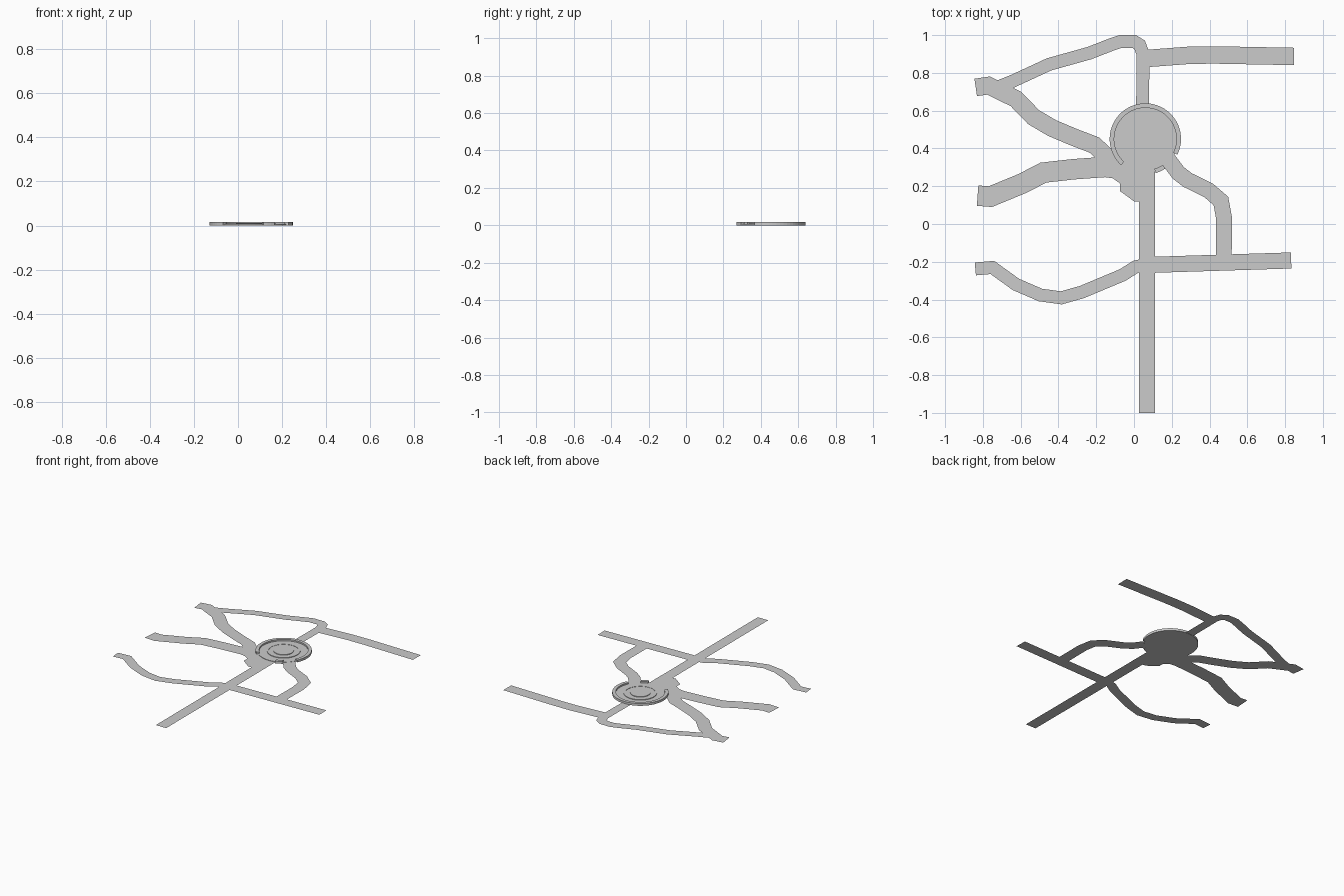
import bpy, bmesh, math
from mathutils import Vector

if "Cube" in bpy.data.objects:
    bpy.data.objects.remove(bpy.data.objects["Cube"])

CX, CY = 0.06, 0.45  # roundabout centre


def finish(name, bm):
    me = bpy.data.meshes.new(name)
    bm.to_mesh(me)
    bm.free()
    ob = bpy.data.objects.new(name, me)
    bpy.context.collection.objects.link(ob)
    return ob


def road(name, pts, width, z=0.002):
    """Flat mitred ribbon along a centre line."""
    bm = bmesh.new()
    p = [Vector(q) for q in pts]
    rows = []
    for i, c in enumerate(p):
        d0 = (c - p[i - 1]).normalized() if i else (p[1] - c).normalized()
        d1 = (p[i + 1] - c).normalized() if i < len(p) - 1 else d0
        t = (d0 + d1).normalized()
        n = Vector((-t.y, t.x))
        h = width / 2 / max(0.6, t.dot(d1))
        rows.append([bm.verts.new((*(c + n * s * h), z)) for s in (1, -1)])
    for (l0, r0), (l1, r1) in zip(rows, rows[1:]):
        bm.faces.new((l0, r0, r1, l1))
    return finish(name, bm)


def kerb(name, a0, a1, r0, r1, z0, z1):
    """Closed-ended arc of rectangular section."""
    bm = bmesh.new()
    n = max(3, round((a1 - a0) / 6))
    prof = [(r0, z0), (r1, z0), (r1, z1), (r0, z1)]
    rows = []
    for i in range(n + 1):
        a = math.radians(a0 + (a1 - a0) * i / n)
        rows.append([bm.verts.new((CX + r * math.cos(a), CY + r * math.sin(a), z)) for r, z in prof])
    for A, B in zip(rows, rows[1:]):
        for k in range(4):
            bm.faces.new((A[k], B[k], B[(k + 1) % 4], A[(k + 1) % 4]))
    bm.faces.new(rows[0])
    bm.faces.new(rows[-1][::-1])
    bmesh.ops.recalc_face_normals(bm, faces=bm.faces)
    return finish(name, bm)


def lathe(name, prof, n=64):
    """Stepped disc around the roundabout centre, closed top and bottom."""
    bm = bmesh.new()
    rows = []
    for r, z in prof:
        rows.append([bm.verts.new((CX + r * math.cos(2 * math.pi * i / n),
                                   CY + r * math.sin(2 * math.pi * i / n), z)) for i in range(n)])
    for A, B in zip(rows, rows[1:]):
        for i in range(n):
            j = (i + 1) % n
            bm.faces.new((A[i], A[j], B[j], B[i]))
    bm.faces.new(rows[0][::-1])
    bm.faces.new(rows[-1])
    bmesh.ops.recalc_face_normals(bm, faces=bm.faces)
    return finish(name, bm)


# Main straight road
road("south_road", [(0.068, -1), (0.068, 0.32)], 0.085)

# Northern roads
road("north_west_road", [(0.045, 0.58), (0.048, 0.9), (0.03, 0.948), (0, 0.967), (-0.07, 0.967),
                         (-0.125, 0.948), (-0.235, 0.905), (-0.45, 0.845), (-0.64, 0.757),
                         (-0.72, 0.725)], 0.068, 0.0022)
road("north_east_road", [(0.05, 0.875), (0.29, 0.893), (0.42, 0.895), (0.847, 0.887)], 0.092, 0.0024)

# Western roads
road("upper_west_road", [(-0.838, 0.723), (-0.77, 0.733), (-0.625, 0.662), (-0.532, 0.566), (-0.434, 0.508),
                         (-0.32, 0.46), (-0.21, 0.418), (-0.12, 0.335), (-0.02, 0.27)], 0.093, 0.0026)
road("lower_west_road", [(-0.828, 0.15), (-0.76, 0.145), (-0.59, 0.215), (-0.48, 0.272),
                         (-0.32, 0.29), (-0.15, 0.302), (0, 0.28)], 0.108, 0.0028)

# Southern cross roads
road("south_west_road", [(-0.84, -0.238), (-0.75, -0.23), (-0.625, -0.32), (-0.495, -0.376), (-0.385, -0.391),
                         (-0.275, -0.36), (-0.12, -0.295), (-0.06, -0.27), (0.01, -0.226),
                         (0.07, -0.215)], 0.068, 0.0022)
road("south_east_road", [(0.07, -0.217), (0.832, -0.193)], 0.085, 0.0024)

# Eastern link
road("east_link_road", [(0.15, 0.38), (0.19, 0.33), (0.235, 0.27), (0.285, 0.232), (0.395, 0.178),
                        (0.46, 0.122), (0.477, 0.03), (0.475, -0.19)], 0.084, 0.0045)

# Widened junction apron beside the roundabout
bm = bmesh.new()
outline = [(-0.15, 0.27), (-0.075, 0.215), (-0.075, 0.175), (0, 0.12), (0.11, 0.12), (0.11, 0.28),
           (0.17, 0.33), (0.06, 0.4), (-0.06, 0.33), (-0.125, 0.375)]
bm.faces.new([bm.verts.new((x, y, 0.003)) for x, y in outline])
finish("junction_apron", bm)

# Roundabout deck with stepped central island
lathe("roundabout_deck", [(0.175, 0), (0.175, 0.006), (0.112, 0.006), (0.112, 0.010), (0.102, 0.010),
                          (0.102, 0.008), (0.068, 0.008), (0.068, 0.012), (0.06, 0.012)])

# Kerb arcs, broken where the roads enter
kerb("main_kerb", -26, 227, 0.165, 0.189, 0, 0.017)
kerb("splitter_kerb", 287, 304, 0.165, 0.189, 0, 0.017)
